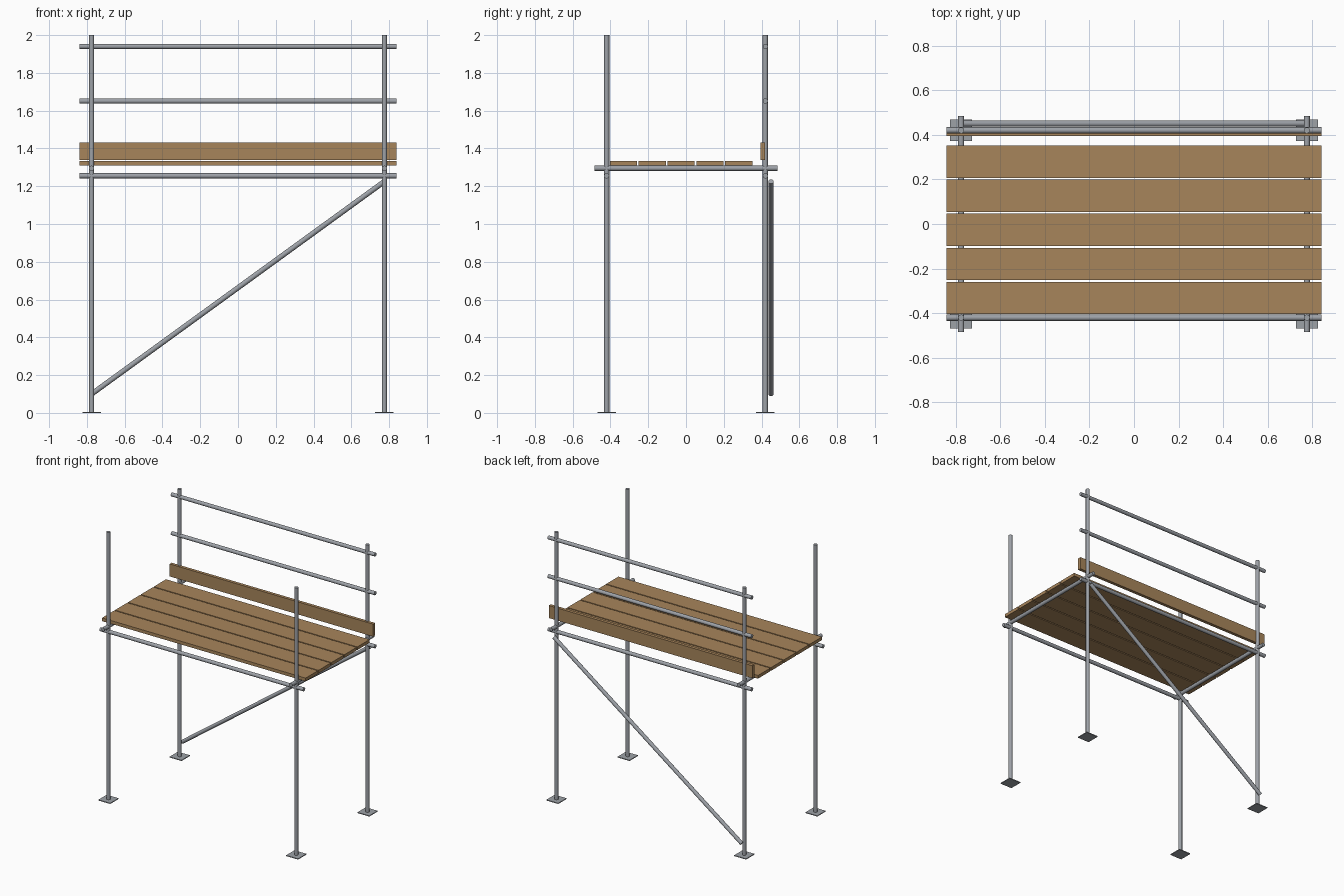
import bpy
from mathutils import Vector

cube = bpy.data.objects.get("Cube")
if cube:
    bpy.data.objects.remove(cube, do_unlink=True)


def make_material(name, rgb):
    mat = bpy.data.materials.new(name)
    mat.use_nodes = True
    color = (*rgb, 1.0)
    mat.diffuse_color = color
    mat.node_tree.nodes["Principled BSDF"].inputs["Base Color"].default_value = color
    return mat


steel = make_material("galvanised steel", (0.34, 0.36, 0.39))
wood = make_material("timber", (0.39, 0.235, 0.105))

TUBE_R = 0.0138
POST_X, POST_Y = 0.775, 0.42
HALF_LEN = 0.84


def tube(name, start, end):
    """Round steel tube between two points."""
    a, b = Vector(start), Vector(end)
    axis = b - a
    bpy.ops.mesh.primitive_cylinder_add(vertices=16, radius=TUBE_R, depth=axis.length,
                                        location=(a + b) / 2)
    obj = bpy.context.object
    obj.name = name
    obj.rotation_euler = axis.to_track_quat("Z", "Y").to_euler()
    obj.data.materials.append(steel)
    bpy.ops.object.shade_smooth_by_angle()


def box(name, low, high, mat):
    """Axis-aligned box between two corners."""
    a, b = Vector(low), Vector(high)
    bpy.ops.mesh.primitive_cube_add(size=1, location=(a + b) / 2)
    obj = bpy.context.object
    obj.name = name
    obj.scale = b - a
    obj.data.materials.append(mat)


# Uprights on square base plates
for sx, side in ((-1, "right"), (1, "left")):
    for sy, end in ((-1, "front"), (1, "back")):
        x, y = sx * POST_X, sy * POST_Y
        tube(f"{end}_{side}_upright", (x, y, 0), (x, y, 2))
        box(f"{end}_{side}_base_plate", (x - 0.049, y - 0.049, 0),
            (x + 0.049, y + 0.049, 0.006), steel)

# Lengthwise tubes: ledgers and guard rails
for name, y, z in (("front_ledger", -POST_Y, 1.255), ("back_ledger", POST_Y, 1.255),
                   ("middle_guard_rail", POST_Y, 1.651), ("top_guard_rail", POST_Y, 1.94)):
    tube(name, (-HALF_LEN, y, z), (HALF_LEN, y, z))

# Cross tubes carrying the deck
for sx, side in ((-1, "right"), (1, "left")):
    tube(f"{side}_transom", (sx * POST_X, -0.485, 1.295), (sx * POST_X, 0.485, 1.295))

# Diagonal brace outside the back frame
tube("back_diagonal_brace", (-POST_X, 0.45, 0.1), (POST_X, 0.45, 1.225))

# Deck boards
for i in range(5):
    y = -0.403 + i * 0.1525
    box(f"deck_board_{i + 1}", (-HALF_LEN, y, 1.309), (HALF_LEN, y + 0.144, 1.333), wood)

# Toe board along the back
box("toe_board", (-HALF_LEN, 0.394, 1.338), (HALF_LEN, 0.418, 1.431), wood)
